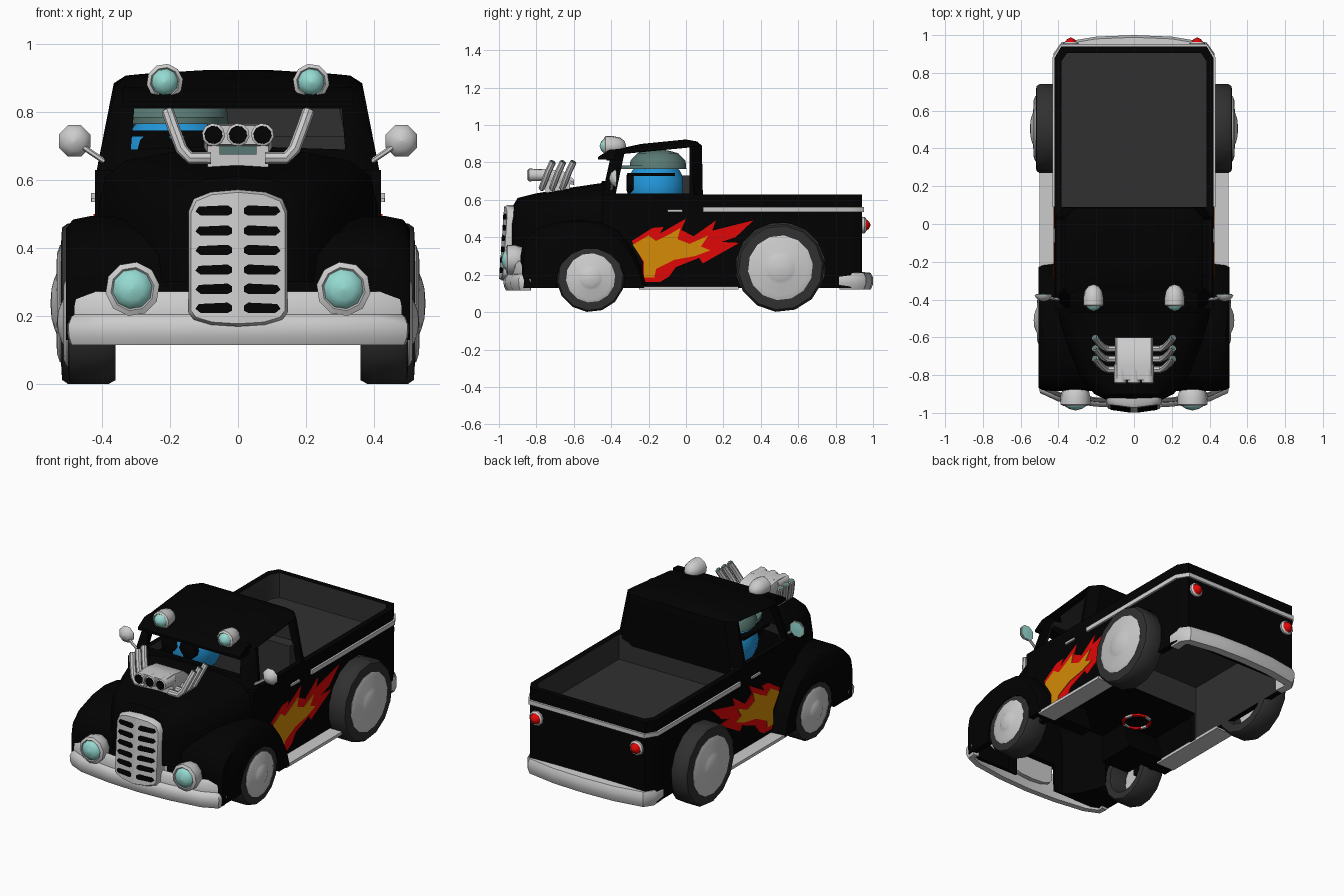
import bpy, bmesh, math
from mathutils import Vector as V

if "Cube" in bpy.data.objects:
    bpy.data.objects.remove(bpy.data.objects["Cube"])

def mat(name, r, g, b):
    m = bpy.data.materials.new(name)
    m.diffuse_color = (r, g, b, 1)
    m.use_nodes = True
    m.node_tree.nodes["Principled BSDF"].inputs["Base Color"].default_value = m.diffuse_color
    return m

BLACK = mat("black_paint", .0005, .0005, .0005)
DARK = mat("dark_grey", .03, .03, .03)
CHROME = mat("light_grey", .6, .6, .6)
TEAL = mat("pale_teal", .3, .7, .64)
RED = mat("red", .75, .002, .002)
ORANGE = mat("orange", .66, .26, .002)
BLUE = mat("blue", .015, .3, .68)
CAP = mat("grey_green", .1, .19, .17)

def loft(name, rings, m, mirror=False):
    """Skin equal-length rings, cap both ends, optionally mirror in x."""
    bm = bmesh.new()
    vs = [[bm.verts.new(p) for p in r] for r in rings]
    n = len(vs[0])
    for a, b in zip(vs, vs[1:]):
        for i in range(n):
            bm.faces.new((a[i], a[(i + 1) % n], b[(i + 1) % n], b[i]))
    bm.faces.new(vs[0])
    bm.faces.new(vs[-1])
    if mirror:
        d = bmesh.ops.duplicate(bm, geom=bm.verts[:] + bm.edges[:] + bm.faces[:])
        for v in [g for g in d["geom"] if isinstance(g, bmesh.types.BMVert)]:
            v.co.x *= -1
    bmesh.ops.recalc_face_normals(bm, faces=bm.faces[:])
    me = bpy.data.meshes.new(name)
    bm.to_mesh(me)
    bm.free()
    me.materials.append(m)
    o = bpy.data.objects.new(name, me)
    bpy.context.collection.objects.link(o)
    return o

def prism(name, yz, x0, x1, m, mirror=False):
    return loft(name, [[(x, y, z) for y, z in yz] for x in (x0, x1)], m, mirror)

def box(name, x0, x1, y0, y1, z0, z1, m, mirror=False):
    return prism(name, [(y0, z0), (y1, z0), (y1, z1), (y0, z1)], x0, x1, m, mirror)

def lathe(name, c, axis, prof, m, n=12, mirror=False):
    """prof is (radius, distance along axis)."""
    a = V(axis).normalized()
    u = a.orthogonal().normalized()
    w = a.cross(u)
    A = [2 * math.pi * (i + .5) / n for i in range(n)]
    return loft(name, [[V(c) + a * d + (u * math.cos(t) + w * math.sin(t)) * max(r, .001) for t in A]
                       for r, d in prof], m, mirror)

def tube(name, path, r, m, n=8, mirror=False):
    P = [V(p) for p in path]
    rings = []
    for i, p in enumerate(P):
        t = (P[min(i + 1, len(P) - 1)] - P[max(i - 1, 0)]).normalized()
        u = t.cross(V((0, 1, 0))).normalized()
        w = t.cross(u)
        rings.append([p + (u * math.cos(k * math.tau / n) + w * math.sin(k * math.tau / n)) * r for k in range(n)])
    return loft(name, rings, m, mirror)

def sweep(name, half, prof, m):
    """Sweep (outward offset, z) along a plan path given for x >= 0 and mirrored."""
    P = [V(p) for p in half] + [V((-x, y)) for x, y in reversed(half) if x > 0]
    rings = []
    for i, p in enumerate(P):
        t = (P[min(i + 1, len(P) - 1)] - P[max(i - 1, 0)]).normalized()
        nrm = V((t.y, -t.x))
        if nrm.dot(p) < 0:
            nrm = -nrm
        rings.append([(p.x + nrm.x * o, p.y + nrm.y * o, z) for o, z in prof])
    return loft(name, rings, m)

def cut(o, *cutters):
    bpy.context.view_layer.objects.active = o
    for c in cutters:
        b = o.modifiers.new("cut", 'BOOLEAN')
        b.operation, b.solver, b.object = 'DIFFERENCE', 'EXACT', c
        b.material_mode = 'TRANSFER'
        bpy.ops.object.modifier_apply(modifier=b.name)
        bpy.data.objects.remove(c)

# lower body: hollow cab base and pickup bed with wheel arches
plan = [(.42, -.45), (.42, .88), (.385, .94), (-.385, .94), (-.42, .88), (-.42, -.45)]
bed = [(.385, .09), (.385, .86), (.355, .905), (-.355, .905), (-.385, .86), (-.385, .09)]
body = loft("lower_body", [[(x, y, z) for x, y in plan] for z in (.13, .63)], BLACK)
cut(body,
    loft("bed_cutter", [[(x, y, z) for x, y in bed] for z in (0, .8)], DARK),
    box("cab_cutter", -.39, .39, -.41, .05, 0, .8, BLACK),
    box("floor_tunnel", -.375, .375, -.5, .2, 0, .3, BLACK),
    lathe("arch_cutter", (.34, .505, .24), (1, 0, 0), [(.24, 0), (.24, .4)], BLACK, 16, True))
box("bed_floor", -.39, .39, .07, .915, .47, .48, DARK)
box("cab_floor", -.395, .395, -.43, .06, .3, .31, BLACK)

# cab shell with window openings
def cab_ring(w, y0, y1, z, tilt=0, c=.05):
    p = [(w, y0 + c), (w, y1 - c), (w - c, y1), (-w + c, y1), (-w, y1 - c), (-w, y0 + c),
         (-w + c, y0), (0, y0 - .02), (w - c, y0)]
    return [(x, y, z + tilt * (y + .16)) for x, y in p]

cab = loft("cab", [cab_ring(.42, -.45, .09, .58), cab_ring(.415, -.445, .09, .63),
                   cab_ring(.365, -.40, .085, .865, .1), cab_ring(.33, -.37, .06, .89, .1),
                   cab_ring(.15, -.22, 0, .907, .1)], BLACK)
cut(cab,
    loft("cab_inside", [cab_ring(.39, -.42, .06, .5), cab_ring(.385, -.41, .06, .63),
                        cab_ring(.335, -.37, .055, .85, .1), cab_ring(.28, -.3, .02, .875, .1)], DARK),
    prism("side_window", [(-.375, .635), (.02, .635), (.02, .88), (-.33, .846)], -.6, .6, BLACK),
    loft("windshield", [[(-.315, y, .69), (0, y, .70), (.315, y, .69), (.305, y, .81), (-.305, y, .81)]
                        for y in (-.6, -.28)], BLACK))
prism("roof_visor", [(-.37, .815), (-.47, .815), (-.47, .83), (-.41, .868), (-.36, .872)], -.34, .34, BLACK)

# hollow hood, rounded and narrowing to the grille
def hood_ring(y, w, h, base=.3):
    half = [(w, base), (w, h - .17), (.95 * w, h - .08), (.8 * w, h - .035), (.45 * w, h - .008)]
    return [(x, y, z) for x, z in half + [(0, h)] + [(-x, z) for x, z in reversed(half)]]

def engine_bay():
    return loft("engine_bay", [hood_ring(y, w, h, .1) for y, w, h in
                               ((-.87, .2, .59), (-.8, .27, .61), (-.62, .34, .64), (-.45, .385, .665))], BLACK)

hood = loft("hood", [hood_ring(-.93, .15, .56), hood_ring(-.9, .21, .61), hood_ring(-.8, .29, .635),
                     hood_ring(-.62, .36, .665), hood_ring(-.45, .41, .69), hood_ring(-.42, .41, .695)], BLACK)
cut(hood, engine_bay())

# hollow front fenders with arches
arc = [(-.88, .13), (-.885, .3), (-.87, .38), (-.81, .44), (-.7, .48), (-.58, .495), (-.46, .48),
       (-.36, .43), (-.29, .34), (-.24, .24), (-.21, .13)]
fender = loft("front_fenders", [[(.14, y, z) for y, z in arc], [(.43, y, z) for y, z in arc],
                                [(.485, -.56 + (y + .56) * .98, .13 + (z - .13) * .97) for y, z in arc],
                                [(.505, -.56 + (y + .56) * .95, .13 + (z - .13) * .9) for y, z in arc]],
              BLACK, True)
cut(fender, lathe("fender_arch", (.33, -.51, .155), (1, 0, 0), [(.185, 0), (.185, .4)], BLACK, 16, True),
    engine_bay(),
    prism("fender_hollow", [(-.855, -.1), (-.86, .3), (-.8, .41), (-.6, .455), (-.46, .44), (-.33, .34), (-.25, -.1)],
          .1, .47, BLACK, True))

# wheels, hollow on the inner side
for nm, y, r, x0, x1, hr in (("front", -.51, .183, .36, .50, .132), ("rear", .505, .237, .385, .52, .174)):
    c = (0, y, r)
    lathe(nm + "_tyres", c, (1, 0, 0), [(hr * .9, x1 - .02), (hr * .95, x0 + .02), (hr, x0), (r * .94, x0),
                                       (r, x0 + .02), (r, x1 - .02), (r * .95, x1 - .003), (hr, x1)], DARK, 14, True)
    lathe(nm + "_hubs", c, (1, 0, 0), [(hr * .91, x1 - .035), (hr, x1 + .003), (hr * .85, x1 + .012),
                                      (hr * .5, x1 + .014), (hr * .42, x1 + .02), (hr * .25, x1 + .028),
                                      (0, x1 + .031)], CHROME, 14, True)

# bumpers, running boards and bed trim
sweep("front_bumper", [(.492, -.83), (.488, -.885), (.4, -.925), (.2, -.953), (0, -.962)],
      [(0, .115), (.012, .14), (.014, .175), (0, .2), (-.01, .205), (-.012, .25), (-.03, .272), (-.035, .115)], CHROME)
sweep("rear_bumper", [(.41, .82), (.415, .9), (.38, .95), (.2, .98), (0, .988)],
      [(0, .12), (.012, .15), (.012, .185), (0, .21), (-.05, .215), (-.05, .12)], CHROME)
box("running_boards", .38, .5, -.25, .28, .12, .138, CHROME, True)
sweep("bed_trim", [(.42, .09), (.42, .88), (.385, .94), (0, .94)],
      [(-.01, .536), (.012, .536), (.012, .562), (-.01, .562)], CHROME)

# V-shaped grille with black slots
def face_y(x, z):
    return -1.0 + .02 * x / .145 + (z - .17) * .07

shape = [(0, .17), (.08, .175), (.13, .19), (.145, .21), (.145, .51), (.13, .545), (.08, .565), (0, .572)]
rim = [(x * .95, .37 + (z - .37) * .96) for x, z in shape]
loft("grille", [[(x, -.9, z) for x, z in shape], [(x, face_y(x, z) + .015, z) for x, z in shape],
                [(x, face_y(x, z), z) for x, z in rim]], CHROME, True)
for z in (.51, .451, .394, .336, .28, .224):
    s = [(.018, z - .008), (.03, z - .014), (.11, z - .014), (.125, z - .002),
         (.115, z + .012), (.03, z + .016), (.018, z + .008)]
    loft("grille_slot", [[(x, face_y(x, q) + d, q) for x, q in s] for d in (-.004, .004)], BLACK, True)

# headlights, roof lights and tail lights
def lamp(name, c, ax, r, depth, lens, n=10):
    lathe(name + "_housings", c, ax, [(0, -depth), (r * .5, -depth * .92), (r * .85, -depth * .7), (r, -depth * .35),
                                     (r, 0), (r * .8, .008), (r * .74, .002)], CHROME, n, True)
    lathe(name + "_lenses", c, ax, [(r * .74, 0), (r * .7, .01), (r * .42, .024), (0, .032)], lens, n, True)

lamp("headlight", (.31, -.955, .28), (0, -1, 0), .08, .12, TEAL)
lamp("roof_light", (.215, -.43, .888), (0, -1, 0), .054, .11, TEAL)
lamp("tail_light", (.335, .955, .465), (0, 1, 0), .044, .03, RED)

# side mirrors and door handles
lathe("mirror_shells", (.48, -.375, .715), (0, -1, 0), [(.05, 0), (.048, .008), (.03, .028), (0, .036)], CHROME, 8, True)
lathe("mirror_glass", (.48, -.375, .715), (0, 1, 0), [(.044, -.002), (.044, .003), (0, .006)], TEAL, 8, True)
tube("mirror_arms", [(.385, -.4, .635), (.385, -.4, .65), (.43, -.395, .68), (.475, -.385, .712)], .008, CHROME, 6, True)
box("door_handles", .415, .43, -.1, -.02, .535, .548, CHROME, True)

# engine blower with scoop, intakes and exhaust stacks
box("blower_base", -.09, .09, -.75, -.62, .63, .71, CHROME)
box("blower_gasket", -.055, .055, -.765, -.74, .675, .7, CAP)
loft("scoop", [[(-.09, y, b), (.09, y, b), (.1, y, (b + t) / 2), (.09, y, t), (-.09, y, t), (-.1, y, (b + t) / 2)]
               for y, b, t in ((-.825, .705, .76), (-.75, .7, .765), (-.65, .69, .75), (-.6, .68, .71))], CHROME)
for x in (-.072, 0, .072):
    lathe("intake", (x, -.74, .733), (0, -1, 0), [(.033, 0), (.034, .1), (.028, .104)], CHROME, 10)
    lathe("intake_mouth", (x, -.843, .733), (0, -1, 0), [(.027, 0), (.026, .004)], BLACK, 10)
for y in (-.77, -.715, -.66):
    tube("exhausts", [(.08, y, .665), (.14, y, .665), (.165, y + .01, .69), (.19, y + .035, .755),
                      (.207, y + .058, .803)], .018, CHROME, 8, True)
    tube("exhaust_mouths", [(.206, y + .057, .801), (.208, y + .06, .806)], .013, CAP, 8, True)

# painted flames on both doors
flame_red = [(-.29, .38), (-.18, .45), (-.12, .455), (-.14, .42), (0, .5), (-.025, .44), (.04, .405), (.16, .49),
             (.14, .435), (.36, .49), (.265, .4), (.19, .375), (.285, .37), (.16, .3), (.09, .26), (.07, .29),
             (-.055, .24), (-.09, .19), (-.14, .16), (-.23, .16), (-.23, .27)]
flame_orange = [(-.285, .36), (-.2, .41), (-.16, .38), (-.09, .415), (-.03, .45), (-.045, .39), (.02, .365),
                (.12, .41), (.08, .35), (.13, .33), (.05, .3), (-.06, .28), (-.16, .23), (-.17, .185),
                (-.225, .185), (-.225, .27)]
prism("flame_outline", flame_red, .418, .424, RED, True)
prism("flame_centre", flame_orange, .42, .427, ORANGE, True)

# seat, driver with cap and dark glasses, striped ring below the floor
box("seat_back", -.36, .36, -.02, .05, .31, .73, DARK)
for i in range(12):
    loft("striped_ring", [[(-.18 + q * math.cos(t), -.19 + q * math.sin(t), z)
                           for q, z in ((.07, .302), (.085, .302), (.085, .288), (.07, .288))]
                          for t in (i * math.tau / 12, (i + 1) * math.tau / 12)], CHROME if i % 3 == 0 else RED)
T = [math.pi * i / 10 for i in range(11)]
lathe("driver_head", (-.18, -.16, .66), (0, 0, 1), [(.16 * math.sin(t), -.165 * math.cos(t)) for t in T], BLUE, 16)
lathe("cap_crown", (-.18, -.15, .765), (0, 0, 1), [(.155, 0), (.15, .045), (.11, .085), (.05, .1), (0, .103)], CAP, 16)
loft("cap_brim", [[(-.18 + .14 * math.cos(t), -.2 - .18 * math.sin(t), z) for t in T] for z in (.765, .785)], CAP)
for x in (-.24, -.12):
    lathe("glasses_lens", (x, -.3, .69), (0, -1, 0), [(.055, -.02), (.055, .012), (.04, .018)], BLACK, 12)
box("glasses_arms", -.345, -.015, -.31, -.06, .728, .745, BLACK)

# smooth shading with sharp creases
bpy.ops.object.select_all(action='SELECT')
bpy.context.view_layer.objects.active = body
bpy.ops.object.shade_smooth_by_angle(angle=math.radians(40))
